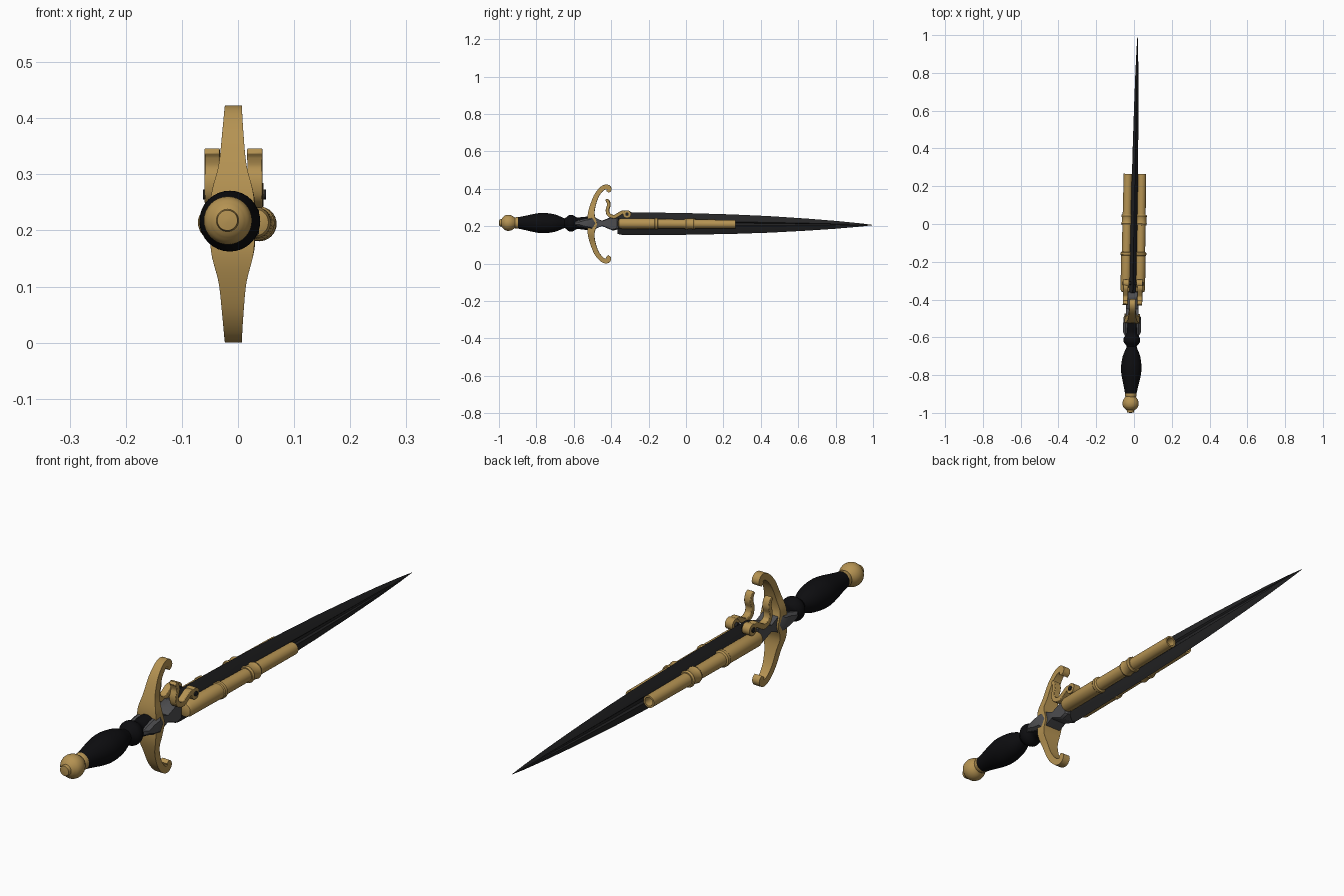
import bpy, bmesh, math
from mathutils import Matrix, Vector

if "Cube" in bpy.data.objects:
    bpy.data.objects.remove(bpy.data.objects["Cube"])

# The weapon is built along y, then tilted very slightly as a whole
TILT = Matrix.Translation((0, 0, 0.212)) @ Matrix.Rotation(-0.019, 4, 'Z') @ Matrix.Rotation(-0.006, 4, 'X')


def material(name, rgb):
    m = bpy.data.materials.new(name)
    m.diffuse_color = (*rgb, 1)
    m.use_nodes = True
    m.node_tree.nodes["Principled BSDF"].inputs["Base Color"].default_value = m.diffuse_color
    return m


BRASS = material("brass", (0.46, 0.29, 0.085))
BLACK = material("black", (0.004, 0.004, 0.005))
DARK = material("dark_steel", (0.018, 0.018, 0.019))
STEEL = material("steel", (0.075, 0.075, 0.08))


def loft(name, rings, mat, bevel=0.0, angle=35):
    """Join equal-sized rings of points into a capped solid."""
    bm = bmesh.new()
    loops = [[bm.verts.new(p) for p in ring] for ring in rings]
    n = len(loops[0])
    for a, b in zip(loops, loops[1:]):
        for i in range(n):
            j = (i + 1) % n
            bm.faces.new((a[i], a[j], b[j], b[i]))
    bm.faces.new(loops[0][::-1])
    bm.faces.new(loops[-1])
    bmesh.ops.remove_doubles(bm, verts=bm.verts, dist=1e-5)
    bmesh.ops.recalc_face_normals(bm, faces=bm.faces)
    me = bpy.data.meshes.new(name)
    bm.to_mesh(me)
    bm.free()
    me.materials.append(mat)
    ob = bpy.data.objects.new(name, me)
    bpy.context.collection.objects.link(ob)
    ob.matrix_world = TILT
    if bevel:
        mod = ob.modifiers.new("bevel", 'BEVEL')
        mod.width, mod.segments = bevel, 2
    bpy.ops.object.select_all(action='DESELECT')
    ob.select_set(True)
    bpy.context.view_layer.objects.active = ob
    bpy.ops.object.shade_smooth_by_angle(angle=math.radians(angle))
    return ob


def smooth(pts, steps=5):
    """Catmull-Rom interpolation of tuples."""
    v = [Vector(p) for p in pts]
    v = [2 * v[0] - v[1]] + v + [2 * v[-1] - v[-2]]
    out = []
    for a, b, c, d in zip(v, v[1:], v[2:], v[3:]):
        for k in range(steps):
            t = k / steps
            out.append(0.5 * (2 * b + (c - a) * t + (2 * a - 5 * b + 4 * c - d) * t * t
                              + (3 * b - a - 3 * c + d) * t ** 3))
    return out + [v[-2]]


def lathe(name, profile, mat, x=0.0, z=0.0, n=32):
    """Turn (y, radius) points about a line parallel to y."""
    ang = [2 * math.pi * i / n for i in range(n)]
    return loft(name, [[(x + r * math.cos(a), y, z + r * math.sin(a)) for a in ang]
                       for y, r in profile], mat)


def ribbon(name, pts, mat, x=0.0, bevel=0.003):
    """Sweep a rectangle along (y, z, thickness, half width)... points in the side plane."""
    rings = []
    for i, p in enumerate(pts):
        a, b = pts[max(i - 1, 0)], pts[min(i + 1, len(pts) - 1)]
        t = Vector((b[0] - a[0], b[1] - a[1])).normalized() * p[2] / 2
        rings.append([(x + sx * p[3], p[0] - s * t.y, p[1] + s * t.x)
                      for sx, s in ((-1, -1), (1, -1), (1, 1), (-1, 1))])
    return loft(name, rings, mat, bevel)


def plate(name, outline, stations, mat, bevel=0.003):
    """Side outline (y, z) lofted across x; stations are (x, scale)."""
    cy = sum(p[0] for p in outline) / len(outline)
    return loft(name, [[(x, cy + (y - cy) * s, z * s) for y, z in outline]
                       for x, s in stations], mat, bevel)


# Blade with sharp edges, raised ridges and a central fuller
half = [(0, 1), (0.72, 0.5), (1, 0.24), (0.6, 0.12), (0.6, -0.12), (1, -0.24), (0.72, -0.5)]
section = half + [(0, -1)] + [(-x, z) for x, z in half[:0:-1]]
stations = [(-0.365, 0.056, 0.019), (-0.34, 0.061, 0.019), (0, 0.058, 0.018), (0.25, 0.052, 0.016),
            (0.45, 0.044, 0.014), (0.65, 0.032, 0.011), (0.8, 0.021, 0.008), (0.93, 0.009, 0.004),
            (1.0, 0.0006, 0.0005)]
loft("blade", [[(x * t, y, z * w) for x, z in section] for y, w, t in stations], DARK, angle=15)

# Grip and pommel
grip = smooth([(-0.905, 0.029), (-0.86, 0.038), (-0.8, 0.051), (-0.755, 0.054), (-0.7, 0.046),
               (-0.655, 0.028), (-0.645, 0.028), (-0.625, 0.043), (-0.605, 0.043), (-0.582, 0.031),
               (-0.55, 0.034), (-0.5, 0.038)], 4)
lathe("grip", grip, BLACK)
pommel = [(-1.0, 0.004), (-0.998, 0.018), (-0.986, 0.02)] + smooth(
    [(-0.982, 0.027), (-0.968, 0.039), (-0.95, 0.043), (-0.932, 0.039), (-0.915, 0.028)], 4) + [
    (-0.908, 0.031), (-0.898, 0.031), (-0.897, 0.01)]
lathe("pommel", pommel, BRASS)

# Crossguard: one continuous bowed bar with curled ends
upper = smooth([(-0.5, 0.0, 0.05, 0.04), (-0.507, 0.05, 0.036, 0.038), (-0.498, 0.1, 0.029, 0.025),
                (-0.477, 0.155, 0.026, 0.019), (-0.448, 0.19, 0.025, 0.016),
                (-0.423, 0.198, 0.026, 0.015), (-0.412, 0.185, 0.026, 0.015),
                (-0.421, 0.172, 0.016, 0.015)])
upper = [(p[0], p[1], p[2], p[3]) for p in upper]
lower = [(y, -z, t, w) for y, z, t, w in upper[:0:-1]]
guard = ribbon("crossguard", lower + upper, BRASS)
for v in guard.data.vertices:
    v.co.z -= 0.003

# Steel langets on the grip side and the waisted block at the root of the blade
plate("langet", [(-0.595, 0.008), (-0.545, 0.024), (-0.495, 0.032), (-0.475, 0),
                 (-0.495, -0.032), (-0.545, -0.024), (-0.595, -0.008)],
      [(-0.047, 0.65), (-0.035, 1), (0.035, 1), (0.047, 0.65)], STEEL, 0)
plate("blade_root", [(-0.495, 0.034), (-0.45, 0.014), (-0.39, 0.038), (-0.36, 0.03),
                     (-0.36, -0.03), (-0.39, -0.038), (-0.45, -0.014), (-0.495, -0.034)],
      [(-0.033, 0.85), (-0.026, 1), (0.026, 1), (0.033, 0.85)], STEEL, 0)

# Pistol barrel, band, hammer and pivot on each side of the blade
barrel = [(-0.362, 0.012), (-0.358, 0.024), (-0.345, 0.028), (-0.168, 0.028), (-0.164, 0.031),
          (-0.152, 0.031), (-0.148, 0.025), (0.265, 0.0225), (0.265, 0.016), (0.12, 0.016),
          (0.12, 0.001)]
band = [(-0.006, 0.02), (-0.006, 0.028), (0.002, 0.031), (0.01, 0.028), (0.034, 0.028),
        (0.042, 0.031), (0.05, 0.028), (0.05, 0.02)]
cock = smooth([(-0.428, 0.128, 0.012, 0.0135), (-0.418, 0.118, 0.017, 0.0135),
               (-0.413, 0.098, 0.018, 0.0135), (-0.42, 0.073, 0.018, 0.0135),
               (-0.413, 0.047, 0.019, 0.0135), (-0.385, 0.036, 0.02, 0.0135),
               (-0.36, 0.048, 0.02, 0.0135), (-0.338, 0.06, 0.02, 0.0135),
               (-0.315, 0.052, 0.024, 0.0135)], 4)
for side, s in (("left", -1), ("right", 1)):
    lathe("barrel_" + side, barrel, BRASS, x=0.037 * s)
    lathe("barrel_band_" + side, band, BRASS, x=0.037 * s)
    ribbon("hammer_" + side, cock, BRASS, x=0.038 * s, bevel=0.002)
    # Round boss at the hammer's foot and its dark screw
    for name, r, x0, x1, mat in (("hammer_boss_", 0.021, 0.02, 0.0515, BRASS),
                                 ("hammer_screw_", 0.009, 0.01, 0.056, DARK)):
        ring = [(r * math.cos(k * math.pi / 12), r * math.sin(k * math.pi / 12)) for k in range(24)]
        loft(name + side, [[(x * s, -0.315 + a, 0.05 + b) for a, b in ring] for x in (x0, x1)], mat)
